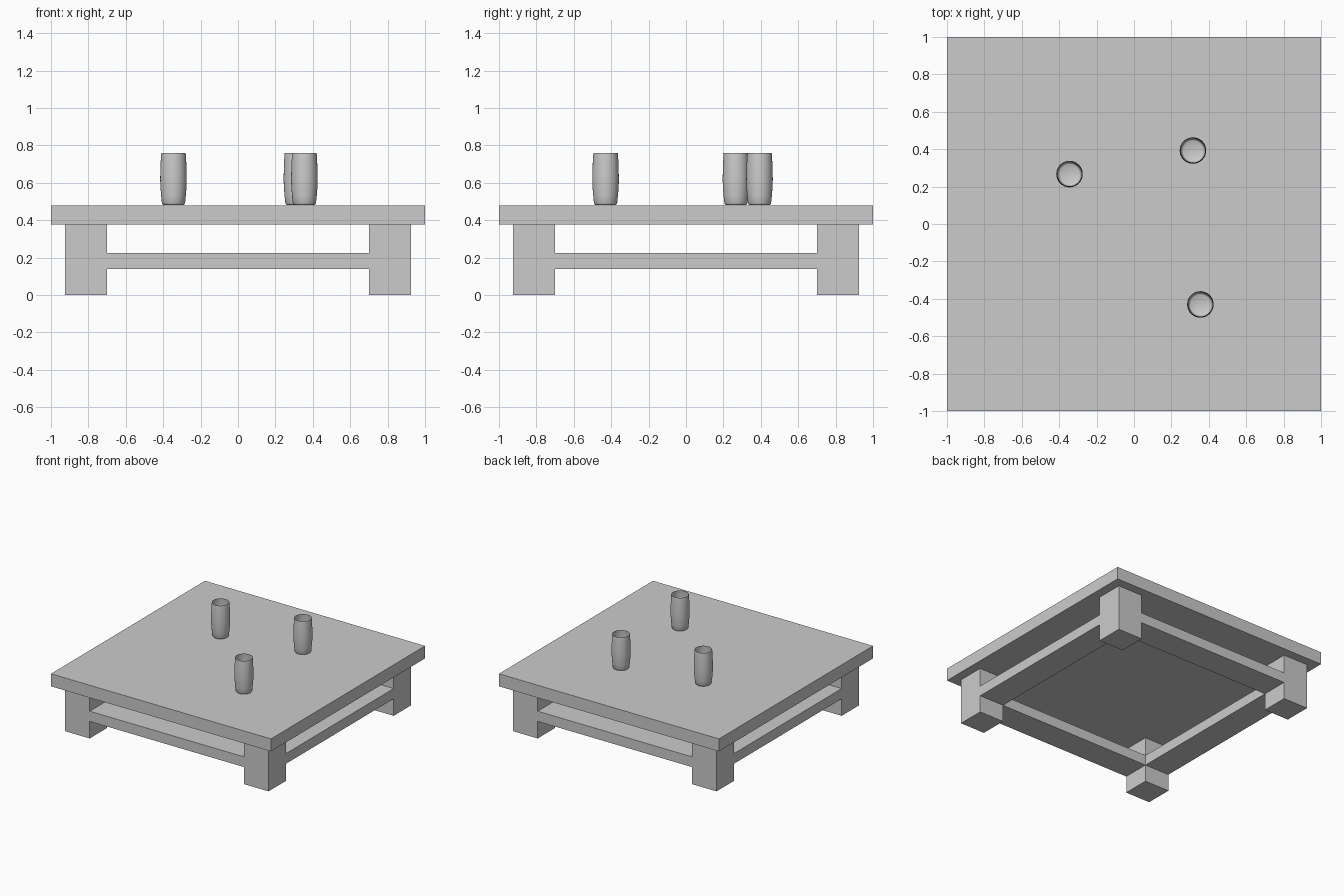
import bpy, bmesh
from math import cos, sin, tau

if "Cube" in bpy.data.objects:
    bpy.data.objects.remove(bpy.data.objects["Cube"])

TOP_Z, UNDER_Z = 0.48, 0.377
OUT, INN = 0.925, 0.70          # outer and inner faces of legs and rails
MID, WID = (OUT + INN) / 2, OUT - INN


def make_object(name, bm):
    mesh = bpy.data.meshes.new(name)
    bm.to_mesh(mesh)
    bm.free()
    ob = bpy.data.objects.new(name, mesh)
    bpy.context.collection.objects.link(ob)
    return ob


def box(name, centre, size):
    bm = bmesh.new()
    bmesh.ops.create_cube(bm, size=1)
    bmesh.ops.scale(bm, vec=size, verts=bm.verts)
    bmesh.ops.translate(bm, vec=centre, verts=bm.verts)
    return make_object(name, bm)


def cup(name, x, y, profile, sides=32):
    # Open-topped turned shell with a flat floor
    bm = bmesh.new()
    rings = [[bm.verts.new((r * cos(tau * i / sides), r * sin(tau * i / sides), z))
              for i in range(sides)] for r, z in profile]
    bm.faces.new(rings[0][::-1])
    for a, b in zip(rings, rings[1:]):
        for i in range(sides):
            j = (i + 1) % sides
            bm.faces.new((a[i], a[j], b[j], b[i]))
    ob = make_object(name, bm)
    ob.location = (x, y, TOP_Z)
    bpy.ops.object.select_all(action='DESELECT')
    ob.select_set(True)
    bpy.context.view_layer.objects.active = ob
    bpy.ops.object.shade_smooth_by_angle(angle=0.7)


# Table top
box("table_top", (0, 0, (TOP_Z + UNDER_Z) / 2), (2, 2, TOP_Z - UNDER_Z))

# Legs
for side, sx in (("left", -1), ("right", 1)):
    for end, sy in (("front", -1), ("back", 1)):
        box(f"{end}_{side}_leg", (sx * MID, sy * MID, UNDER_Z / 2), (WID, WID, UNDER_Z))

# Rails as wide as the legs
RAIL_Z, RAIL_H = 0.182, 0.084
for end, s in (("front", -1), ("back", 1)):
    box(f"{end}_rail", (0, s * MID, RAIL_Z), (2 * INN, WID, RAIL_H))
for side, s in (("left", -1), ("right", 1)):
    box(f"{side}_rail", (s * MID, 0, RAIL_Z), (WID, 2 * INN, RAIL_H))

# Cups
PROFILE = [(0.053, 0.001), (0.058, 0.004), (0.062, 0.012), (0.066, 0.05), (0.070, 0.10),
           (0.071, 0.14), (0.070, 0.19), (0.068, 0.24), (0.066, 0.272), (0.065, 0.28)]
for i, (x, y) in enumerate([(-0.345, 0.267), (0.315, 0.393), (0.355, -0.43)], 1):
    cup(f"cup_{i}", x, y, PROFILE)
